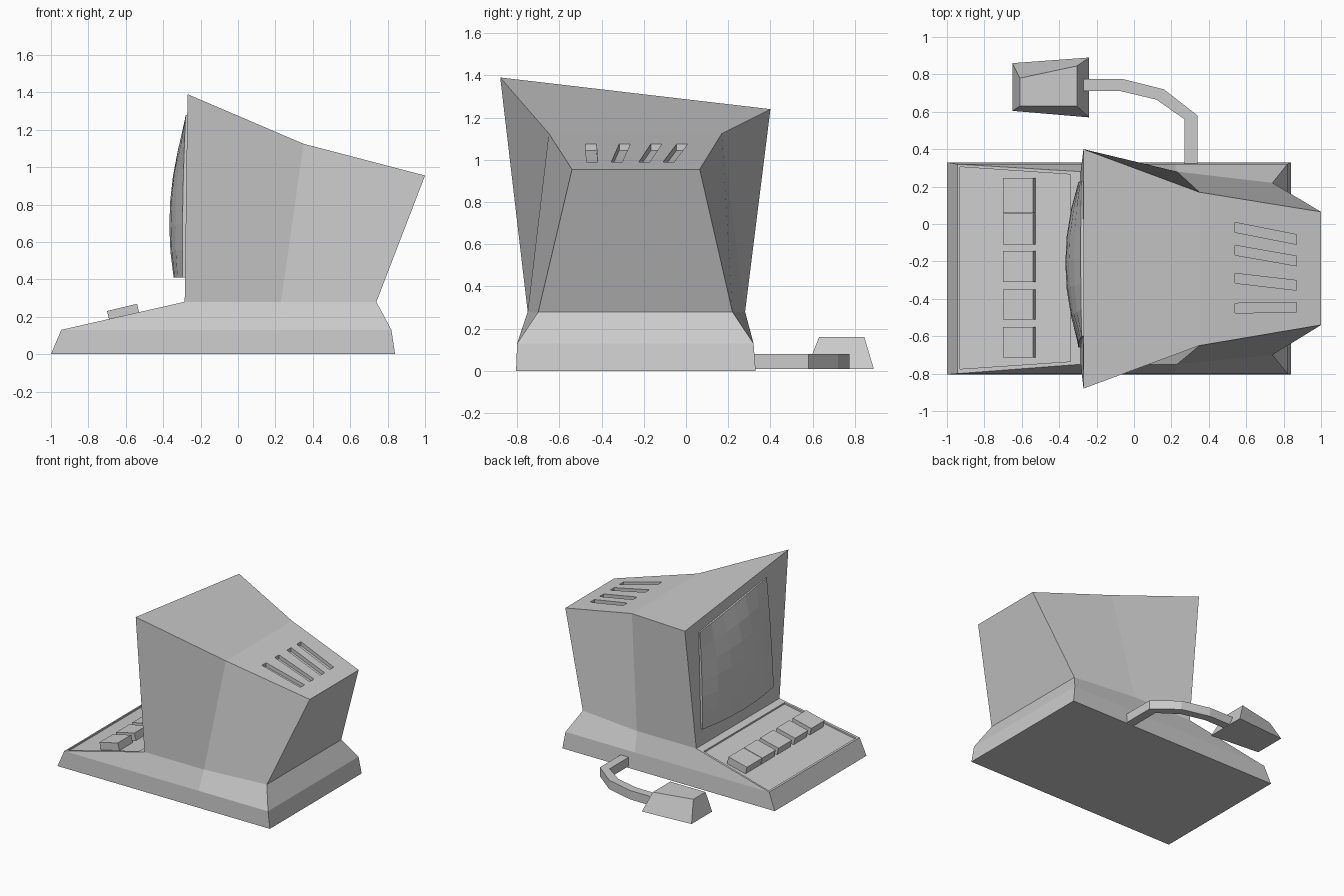
import bpy, bmesh
from mathutils import Matrix, Vector

cube = bpy.data.objects.get("Cube")
if cube:
    bpy.data.objects.remove(cube, do_unlink=True)

# Single plastic colour
grey = bpy.data.materials.new("light grey plastic")
grey.use_nodes = True
colour = (0.6, 0.6, 0.6, 1)
grey.diffuse_color = colour
grey.node_tree.nodes["Principled BSDF"].inputs["Base Color"].default_value = colour


def finish(bm, name):
    bmesh.ops.recalc_face_normals(bm, faces=bm.faces)
    mesh = bpy.data.meshes.new(name)
    bm.to_mesh(mesh)
    bm.free()
    mesh.materials.append(grey)
    obj = bpy.data.objects.new(name, mesh)
    bpy.context.collection.objects.link(obj)
    return obj


def loft(bm, rings):
    """Skin closed rings into a solid; returns the last ring and its cap."""
    loops = [[bm.verts.new(p) for p in ring] for ring in rings]
    for a, b in zip(loops, loops[1:]):
        for i in range(len(a)):
            j = (i + 1) % len(a)
            bm.faces.new((a[i], a[j], b[j], b[i]))
    bm.faces.new(loops[0][::-1])
    return loops[-1], bm.faces.new(loops[-1])


def cut_prism(bm, outline, surface, depth):
    """Pocket whose floor follows the surface height."""
    loft(bm, [[(x, y, surface(x) + d) for x, y in outline] for d in (-depth, 0.06)])


def deck_z(x):
    return 0.13 + 0.227 * (x + 0.945)


def roof_z(x):
    return 1.125 - 0.2615 * (x - 0.35)


def face_x(z):
    return -0.285 + 0.0135 * (z - 0.28)


# Housing: each level has front, middle and back stations (x, y low, y high, z low, z high)
levels = [
    [(-1, -0.805, 0.33, 0, 0), (0.22, -0.805, 0.33, 0, 0), (0.84, -0.805, 0.33, 0, 0)],
    [(-0.945, -0.80, 0.32, 0.13, 0.13), (0.22, -0.80, 0.32, 0.13, 0.13),
     (0.82, -0.80, 0.32, 0.13, 0.13)],
    [(-0.285, -0.75, 0.28, 0.28, 0.28), (0.23, -0.75, 0.28, 0.28, 0.28),
     (0.74, -0.70, 0.22, 0.28, 0.28)],
    [(-0.27, -0.88, 0.40, 1.39, 1.24), (0.35, -0.65, 0.17, 1.125, 1.125),
     (1, -0.54, 0.065, 0.955, 0.955)],
]
rings = [[(x, y0, z0) for x, y0, y1, z0, z1 in level]
         + [(x, y1, z1) for x, y0, y1, z0, z1 in reversed(level)] for level in levels]
bm = bmesh.new()
top, cap = loft(bm, rings)
bmesh.utils.face_split(cap, top[1], top[4])
housing = finish(bm, "housing")

# Recessed keyboard panel and roof vents
bm = bmesh.new()
cut_prism(bm, [(-0.93, -0.775), (-0.34, -0.735), (-0.34, 0.265), (-0.93, 0.305)], deck_z, 0.012)
for front_y, back_y in ((-0.018, -0.083), (-0.14, -0.198), (-0.29, -0.328), (-0.45, -0.445)):
    w = 0.026
    cut_prism(bm, [(0.54, front_y - w), (0.87, back_y - w),
                   (0.87, back_y + w), (0.54, front_y + w)], roof_z, 0.03)
cutter = finish(bm, "recess_cutter")
cutter.hide_render = True
cut = housing.modifiers.new("recesses", "BOOLEAN")
cut.operation = "DIFFERENCE"
cut.solver = "EXACT"
cut.object = cutter
bpy.context.view_layer.objects.active = housing
bpy.ops.object.modifier_apply(modifier=cut.name)
bpy.data.objects.remove(cutter, do_unlink=True)

# Bulging screen with a wall running back into the housing
bm = bmesh.new()
n = 6
low = Vector((0.22, 0.41)), Vector((-0.66, 0.41))
high = Vector((0.23, 1.17)), Vector((-0.60, 1.28))
grid = []
for j in range(n + 1):
    row = []
    for i in range(n + 1):
        s, t = i / n, j / n
        p = low[0].lerp(low[1], s).lerp(high[0].lerp(high[1], s), t)
        u, v = 2 * s - 1, 2 * t - 1
        bulge = 0.008 + 0.08 * (1 - 0.88 * u * u) * (1 - 0.6 * (v + 0.25) ** 2)
        row.append(bm.verts.new((face_x(p.y) - bulge, p.x, p.y)))
    grid.append(row)
for j in range(n):
    for i in range(n):
        bm.faces.new((grid[j][i], grid[j][i + 1], grid[j + 1][i + 1], grid[j + 1][i]))
rim = [e for e in bm.edges if e.is_boundary]
wall = bmesh.ops.extrude_edge_only(bm, edges=rim)["geom"]
for v in wall:
    if isinstance(v, bmesh.types.BMVert):
        v.co.x = face_x(v.co.z) + 0.01
bmesh.ops.holes_fill(bm, edges=[e for e in bm.edges if e.is_boundary])
finish(bm, "screen")

# Row of five keys tilted with the deck
for k, (y0, y1) in enumerate(((0.06, 0.245), (-0.11, 0.055), (-0.31, -0.145),
                              (-0.51, -0.35), (-0.715, -0.55))):
    bm = bmesh.new()
    size = Vector((0.165, y1 - y0, 0.06))
    place = (Matrix.Translation((-0.62, (y0 + y1) / 2, 0.25)) @ Matrix.Rotation(-0.235, 4, "Y")
             @ Matrix.Translation((0, 0, -0.03)) @ Matrix.Diagonal(size.to_4d()))
    bmesh.ops.create_cube(bm, size=1, matrix=place)
    finish(bm, f"key_{k + 1}")

# Mouse body, tapering upward
bm = bmesh.new()
foot = [(-0.65, 0.605), (-0.24, 0.57), (-0.24, 0.89), (-0.65, 0.86)]
crown = [(-0.61, 0.63), (-0.305, 0.63), (-0.305, 0.845), (-0.61, 0.78)]
loft(bm, [[(x, y, 0.008) for x, y in foot], [(x, y, 0.16) for x, y in crown]])
finish(bm, "mouse")

# Square mouse cable bending round to the housing
bm = bmesh.new()
outer = [(0.34, 0.31), (0.34, 0.58), (0.16, 0.72), (-0.06, 0.775), (-0.28, 0.775)]
inner = [(0.27, 0.31), (0.27, 0.56), (0.12, 0.665), (-0.07, 0.71), (-0.28, 0.71)]
loft(bm, [[(*o, 0.01), (*i, 0.01), (*i, 0.08), (*o, 0.08)] for o, i in zip(outer, inner)])
finish(bm, "mouse_cable")
